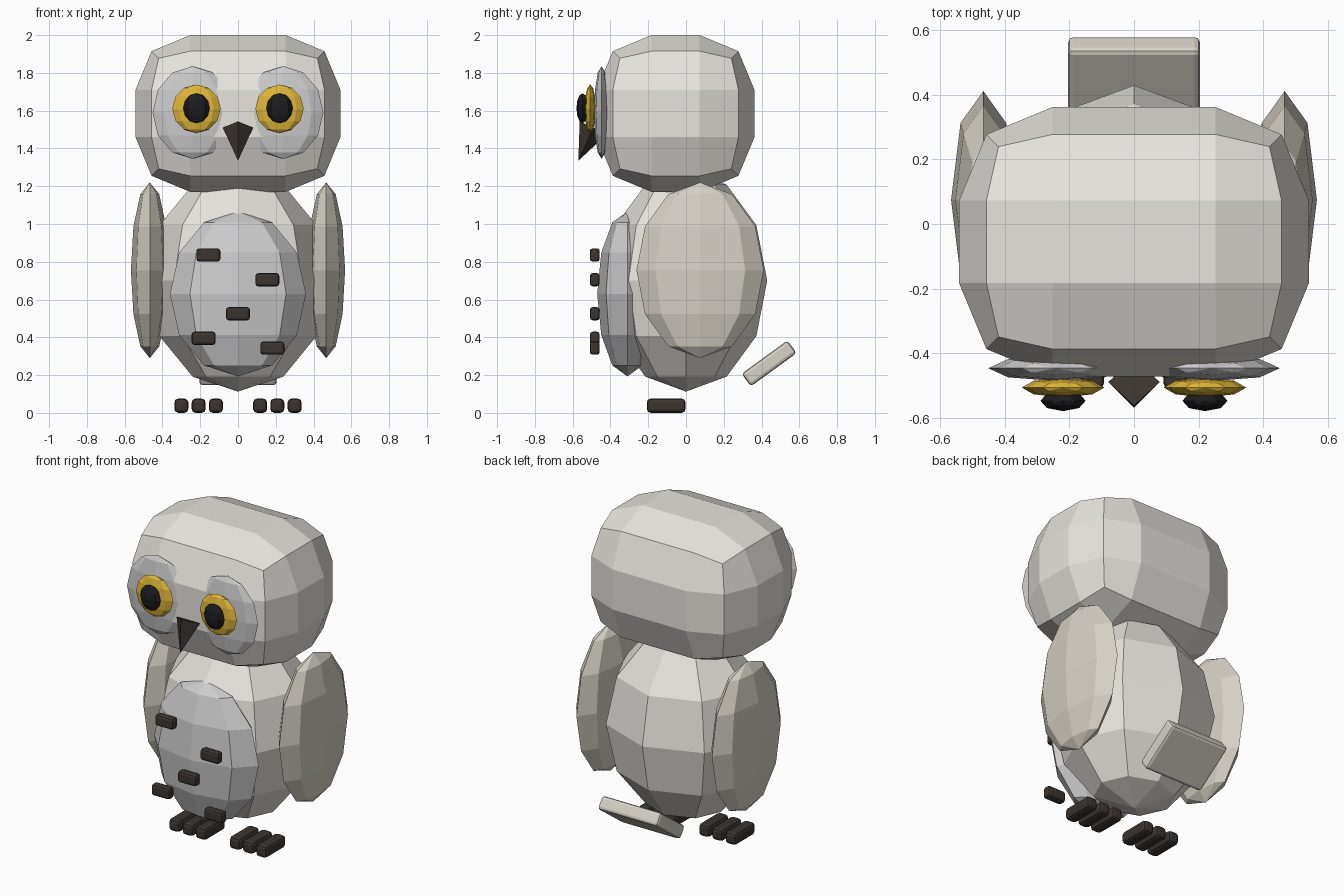
import bpy, bmesh
from math import radians, atan2
from mathutils import Matrix, Vector

if "Cube" in bpy.data.objects:
    bpy.data.objects.remove(bpy.data.objects["Cube"])


def material(name, rgb):
    m = bpy.data.materials.new(name)
    m.diffuse_color = (*rgb, 1)
    m.use_nodes = True
    m.node_tree.nodes["Principled BSDF"].inputs["Base Color"].default_value = m.diffuse_color
    return m


WHITE = material("white_feather", (0.80, 0.78, 0.73))
GREY = material("pale_grey", (0.55, 0.56, 0.58))
TAN = material("wing_feather", (0.68, 0.64, 0.57))
DARK = material("dark_brown", (0.045, 0.035, 0.03))
YELLOW = material("iris_yellow", (0.75, 0.47, 0.04))
BLACK = material("pupil_black", (0.012, 0.012, 0.014))


def finish(bm, name, mat, loc, rot_x=0.0):
    bmesh.ops.recalc_face_normals(bm, faces=bm.faces)
    mesh = bpy.data.meshes.new(name)
    bm.to_mesh(mesh)
    bm.free()
    mesh.materials.append(mat)
    ob = bpy.data.objects.new(name, mesh)
    ob.location = loc
    ob.rotation_euler.x = rot_x
    bpy.context.collection.objects.link(ob)
    return ob


def ellipsoid(name, mat, loc, radii):
    """Faceted ball with its poles on z."""
    bm = bmesh.new()
    bmesh.ops.create_uvsphere(bm, u_segments=8, v_segments=6, radius=1)
    bmesh.ops.scale(bm, vec=radii, verts=bm.verts)
    return finish(bm, name, mat, loc)


def rounded_box(name, mat, loc, size, bevel, rot_x=0.0):
    bm = bmesh.new()
    bmesh.ops.create_cube(bm, size=1)
    bmesh.ops.scale(bm, vec=size, verts=bm.verts)
    bmesh.ops.bevel(bm, geom=bm.edges[:], offset=bevel, segments=2,
                    profile=0.5, affect='EDGES', clamp_overlap=True)
    return finish(bm, name, mat, loc, rot_x)


# Body, belly and head
ellipsoid("body", WHITE, (0, 0, 0.70), (0.48, 0.43, 0.587))
ellipsoid("belly", GREY, (0, -0.31, 0.63), (0.36, 0.16, 0.437))
rounded_box("head", WHITE, (0, -0.055, 1.585), (1.085, 0.835, 0.83), 0.29)

# Paired parts: wings, eye discs, eyes, toes
for side, s in (("left", -1), ("right", 1)):
    ellipsoid(f"{side}_wing", TAN, (s * 0.467, 0.075, 0.755), (0.1, 0.337, 0.465))
    ellipsoid(f"{side}_face_disc", GREY, (s * 0.24, -0.447, 1.59), (0.212, 0.04, 0.245))
    ellipsoid(f"{side}_iris", YELLOW, (s * 0.22, -0.507, 1.61), (0.128, 0.03, 0.128))
    ellipsoid(f"{side}_pupil", BLACK, (s * 0.22, -0.548, 1.613), (0.07, 0.032, 0.079))
    for i, x in enumerate((0.117, 0.208, 0.3)):
        rounded_box(f"{side}_toe_{i + 1}", DARK, (s * x, -0.105, 0.038),
                    (0.074, 0.205, 0.075), 0.02)

# Beak: four-sided cone tipped forward
base, tip = Vector((0, -0.49, 1.51)), Vector((0, -0.57, 1.335))
axis = tip - base
bm = bmesh.new()
bmesh.ops.create_cone(bm, cap_ends=True, segments=4, radius1=0.08, radius2=0,
                      depth=axis.length)
if max(abs(v.co.x) for v in bm.verts) < 0.07:
    bmesh.ops.rotate(bm, matrix=Matrix.Rotation(radians(45), 3, 'Z'), verts=bm.verts)
bmesh.ops.remove_doubles(bm, verts=bm.verts, dist=0.0005)
finish(bm, "beak", DARK, (base + tip) / 2, atan2(-axis.y, axis.z))

# Breast flecks
for i, (x, z) in enumerate(((-0.157, 0.836), (0.155, 0.705), (0, 0.525),
                            (-0.182, 0.395), (0.182, 0.343))):
    rounded_box(f"breast_fleck_{i + 1}", DARK, (x, -0.483, z), (0.127, 0.052, 0.07), 0.015)

# Tail
rounded_box("tail", TAN, (0, 0.44, 0.262), (0.41, 0.30, 0.083), 0.017, radians(36))
